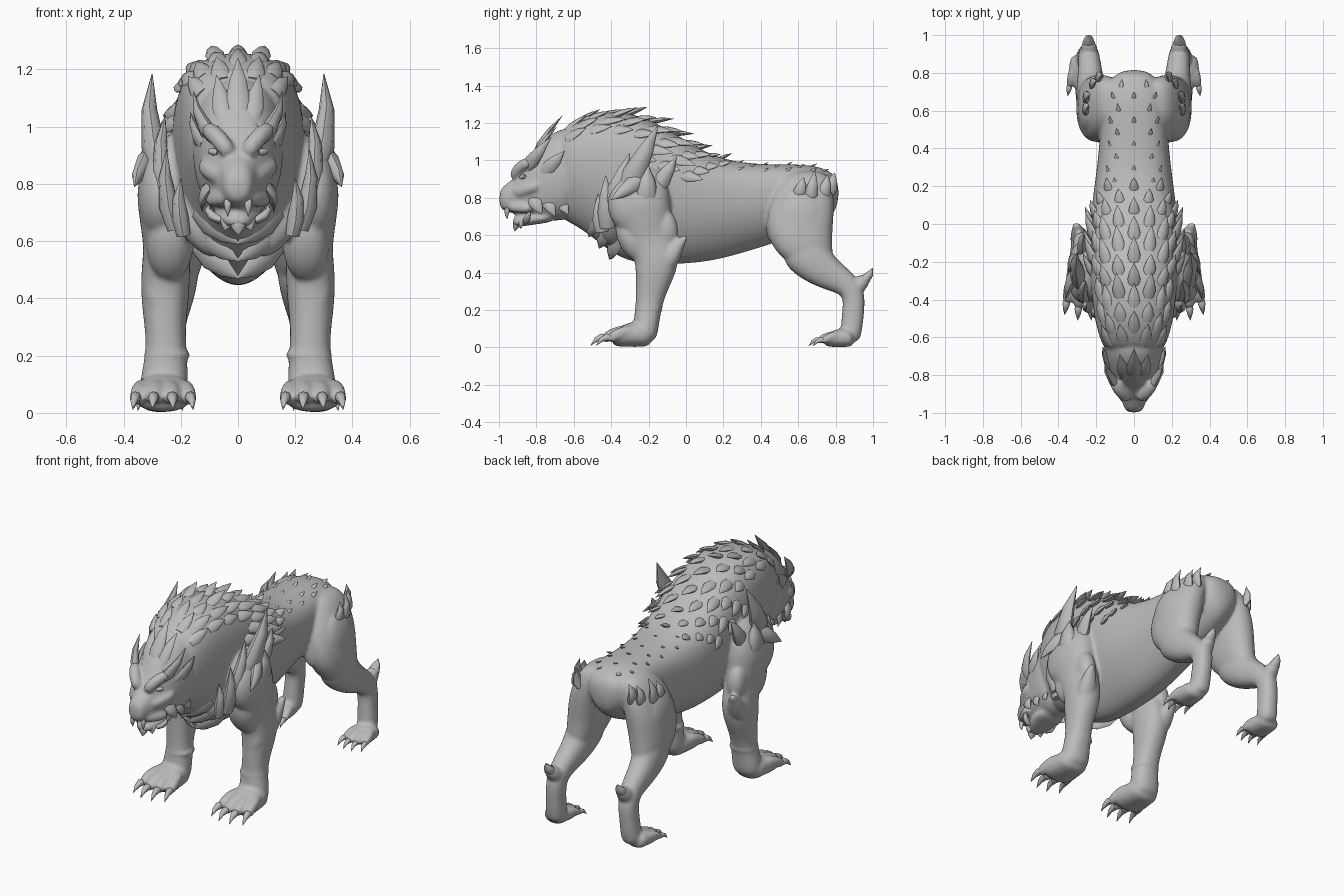
import bpy, bmesh, math, random
from mathutils import Vector

random.seed(4)
cube = bpy.data.objects.get("Cube")
if cube:
    bpy.data.objects.remove(cube)

grey = bpy.data.materials.new("stone_grey")
grey.use_nodes = True
shade = (0.5, 0.5, 0.5, 1)
grey.diffuse_color = shade
grey.node_tree.nodes["Principled BSDF"].inputs["Base Color"].default_value = shade

X, Y, Z = Vector((1, 0, 0)), Vector((0, 1, 0)), Vector((0, 0, 1))


def section(angle, rx, rt, egg=0.0):
    """Point of an oval, angle from the top; egg gives a full top and a keeled bottom."""
    s, c = math.sin(angle), math.cos(angle)
    power = 0.88 if not egg else 0.78 if c > 0 else 1.04
    across = math.copysign(abs(s) ** power, s) * rx * (1 + egg * c)
    return across, math.copysign(abs(c) ** power, c) * rt


def tube(bm, rows, axis=None, side=X, sides=16, egg=0.0, grow=1.025):
    """Closed loft through (centre, half width, half depth), mirrored if off centre."""
    centres = [Vector(r[0]) for r in rows]
    off_centre = any(abs(c.x) > 0.001 for c in centres) or abs(side.x) < 0.5
    for sign in ((1, -1) if off_centre else (1,)):
        rings = []
        for i, (_, rx, rt) in enumerate(rows):
            t = axis or (centres[min(i + 1, len(rows) - 1)] - centres[max(i - 1, 0)]).normalized()
            across = (side - t * side.dot(t)).normalized()
            up = across.cross(t)
            ring = []
            for k in range(sides):
                a, b = section(math.tau * k / sides, rx * grow, rt * grow, egg)
                p = centres[i] + across * a + up * b
                ring.append(bm.verts.new((p.x * sign, p.y, p.z)))
            rings.append(ring)
        for low, high in zip(rings, rings[1:]):
            for k in range(sides):
                n = (k + 1) % sides
                bm.faces.new((low[k], low[n], high[n], high[k]))
        bm.faces.new(rings[0])
        bm.faces.new(rings[-1])


def muscle(bm, start, end, rx, rt):
    """Spindle-shaped bulge from start to end."""
    start, end = Vector(start), Vector(end)
    tube(bm, [(start.lerp(end, t), rx * r, rt * r)
              for t, r in ((0, .35), (.22, .85), (.5, 1), (.78, .85), (1, .35))])


def tuft(bm, base, tip, width, normal=Z, arch=0.1, thick=0.45):
    """Curved, flattened spike."""
    base, tip, normal = Vector(base), Vector(tip), Vector(normal).normalized()
    span = tip - base
    rows = []
    for t, r in ((0, 0.8), (0.3, 1), (0.65, 0.66), (1, 0.03)):
        p = base.lerp(tip, t) + normal * arch * span.length * math.sin(math.pi * t)
        rows.append((p, width * r, width * r * thick))
    tube(bm, rows, side=span.cross(normal).normalized(), sides=8, grow=1)


def make(name, bm):
    bmesh.ops.recalc_face_normals(bm, faces=bm.faces)
    mesh = bpy.data.meshes.new(name)
    bm.to_mesh(mesh)
    bm.free()
    mesh.materials.append(grey)
    obj = bpy.data.objects.new(name, mesh)
    bpy.context.collection.objects.link(obj)
    bpy.ops.object.select_all(action="DESELECT")
    obj.select_set(True)
    bpy.context.view_layer.objects.active = obj
    bpy.ops.object.shade_smooth_by_angle(angle=math.radians(50))
    return obj


def profile_rows(profile):
    return [((0, y, (top + low) / 2), w, (top - low) / 2) for y, top, low, w in profile]


# Torso and head profiles: y, top, bottom, half width
torso = [(-.7, 1.14, .7, .14), (-.6, 1.21, .66, .18), (-.5, 1.25, .59, .205),
         (-.38, 1.26, .49, .22), (-.25, 1.24, .445, .23), (-.1, 1.17, .445, .23),
         (.05, 1.07, .45, .225), (.2, 1, .475, .205), (.4, .975, .535, .18),
         (.6, .98, .6, .17), (.73, .965, .66, .145), (.82, .91, .74, .08)]
head = [(-.58, 1.19, .68, .17), (-.7, 1.16, .68, .155), (-.8, 1.08, .68, .125),
        (-.86, .985, .7, .1), (-.91, .91, .715, .075), (-.96, .875, .725, .056),
        (-1, .84, .745, .04)]
jaw = [(-.7, .73, .67, .09), (-.8, .72, .66, .085), (-.88, .705, .645, .06),
       (-.93, .695, .65, .035)]

hide = bmesh.new()
tube(hide, profile_rows(torso), axis=Y, egg=0.16)
tube(hide, profile_rows(head), axis=Y)
tube(hide, profile_rows(jaw), axis=Y)

# Nose, brows, cheekbones and lips
tube(hide, [((0, -.96, .81), .05, .024), ((0, -.998, .8), .044, .02)], axis=Y)
for path, r in (([(.025, -.925, .9), (.07, -.895, .965), (.115, -.825, 1)], .03),
                ([(.045, -.92, .82), (.09, -.865, .84), (.125, -.78, .87)], .03),
                ([(.03, -.955, .755), (.07, -.89, .745), (.1, -.82, .745)], .026)):
    tube(hide, [(p, r, r) for p in path], side=Z)

# Front legs
tube(hide, [((.2, -.24, .98), .05, .08), ((.225, -.25, .91), .085, .135),
            ((.243, -.25, .8), .115, .17), ((.245, -.24, .68), .1, .155),
            ((.247, -.19, .58), .08, .13), ((.253, -.155, .5), .085, .12),
            ((.255, -.16, .4), .084, .107), ((.255, -.185, .3), .07, .083),
            ((.25, -.2, .21), .07, .068), ((.258, -.215, .12), .084, .07),
            ((.262, -.22, .02), .085, .06)], axis=Z)
# Shoulder, upper arm, forearm and chest muscles
muscle(hide, (.26, -.28, .93), (.27, -.26, .6), .088, .155)
muscle(hide, (.235, -.34, .72), (.24, -.23, .46), .085, .085)
muscle(hide, (.275, -.12, .74), (.27, -.1, .52), .055, .07)
muscle(hide, (.285, -.17, .56), (.26, -.2, .27), .062, .085)
muscle(hide, (.225, -.14, .54), (.235, -.18, .3), .055, .09)
muscle(hide, (.2, -.39, .76), (.04, -.39, .55), .08, .07)
# Elbow points and ankle cuffs
tube(hide, [((.27, -.13, .42), .06, .06), ((.285, -.07, .5), .055, .05),
            ((.3, -.03, .56), .03, .025), ((.31, .005, .6), .015, .012)])
tube(hide, [((.248, -.197, .225), .07, .066), ((.248, -.2, .202), .084, .078),
            ((.25, -.204, .185), .074, .068)], axis=Z)

# Hind legs
tube(hide, [((.11, .65, .95), .06, .1), ((.15, .635, .86), .09, .15),
            ((.185, .615, .74), .105, .178), ((.205, .603, .6), .103, .175),
            ((.218, .64, .49), .085, .145), ((.225, .69, .42), .06, .09)], axis=Z)
tube(hide, [((.215, .595, .57), .085, .13), ((.225, .665, .47), .085, .12),
            ((.23, .755, .395), .07, .088), ((.235, .845, .35), .06, .07),
            ((.24, .9, .29), .055, .062), ((.245, .895, .2), .05, .058),
            ((.25, .885, .1), .055, .058), ((.255, .875, .025), .055, .05)])
# Hocks, outer thighs and folds running into the flank
tube(hide, [((.237, .87, .29), .05, .05), ((.238, .93, .34), .046, .045),
            ((.24, .975, .38), .026, .025)])
muscle(hide, (.22, .6, .86), (.235, .62, .5), .075, .14)
muscle(hide, (.15, .53, .84), (.18, .46, .56), .07, .06)

# Paws with four toes and claws
claws = bmesh.new()


def paw(x, heel, size):
    rows = ((0, .06, .085, .054), (.07, .075, .093, .072), (.15, .064, .104, .06),
            (.22, .048, .096, .042))
    tube(hide, [((x, heel - d * size, z * size), w * size, h * size)
                for d, z, h, w in ((d, z, h, w) for d, z, w, h in rows)], axis=Y)
    for spread in (-.088, -.03, .03, .088):
        back = abs(spread) * 0.5
        def at(dist, out, z):
            return Vector((x + spread * out * size, heel + (back - dist) * size, z * size))
        r = .031 * size
        tube(hide, [(at(.13, .7, .095), r, r), (at(.22, .95, .08), r, r),
                    (at(.285, 1.05, .038), r * .85, r * .85)])
        tuft(claws, at(.26, 1.05, .05), at(.345, 1.2, .01), .02 * size, arch=.22, thick=1)


paw(.262, -.18, 1)
paw(.272, .9, .74)

body = make("body", hide)
subdivide = body.modifiers.new("round", "SUBSURF")
subdivide.levels = subdivide.render_levels = 2
fuse = body.modifiers.new("fuse", "REMESH")
fuse.mode = "VOXEL"
fuse.voxel_size = 0.01
fuse.use_smooth_shade = True
soften = body.modifiers.new("soften", "SMOOTH")
soften.iterations = 4
make("claws", claws)


# Mane and back fur, placed on the torso surface
def on_torso(y, angle):
    for a, b in zip(torso, torso[1:]):
        if y <= b[0]:
            break
    f = min(max((y - a[0]) / (b[0] - a[0]), 0), 1)
    top, low, w = (p + (q - p) * f for p, q in zip(a[1:], b[1:]))
    across, up = section(angle, w, (top - low) / 2, 0.16)
    return Vector((across, y, (top + low) / 2 + up))


def fur(bm, y, degrees, length, lift, width):
    a = math.radians(degrees)
    normal = Vector((math.sin(a), 0, math.cos(a)))
    base = on_torso(y, a) - normal * 0.015
    tip = on_torso(y + length * 0.85, a) + normal * length * lift
    tuft(bm, base, tip, width, normal, arch=0.02)


mane = bmesh.new()
for i in range(14):
    y = -.64 + i * 0.062
    fullness = 1 - max(0, y + .1) * 1.6
    for degrees in ((0, 30, 58) if i % 2 else (13, 44, 70)):
        if degrees > 50 and not -.28 < y < .06:
            continue
        lift = 0.46 if degrees < 10 else 0.32
        if y < -.45 or (y < -.3 and degrees > 40):
            lift *= 0.3
        length = random.uniform(.12, .17) * fullness
        fur(mane, y, degrees, length, lift, .034 * (.4 + .6 * fullness))
make("mane", mane)

back_fur = bmesh.new()
for i in range(9):
    for degrees in ((0, 34) if i % 2 else (20,)):
        fur(back_fur, .2 + i * 0.065, degrees, .055, 0.28, .013)
make("back_fur", back_fur)

# Hip and hock spikes
spikes = bmesh.new()
for x, y, z, high in ((.24, .6, .8, .91), (.23, .66, .77, .945), (.2, .73, .79, .925),
                      (.17, .765, .82, .935)):
    tuft(spikes, (x, y, z), (x, y + .03, high), .036, X, .15, .6)
tuft(spikes, (.24, .93, .34), (.24, 1, .425), .034, Y, .1, .8)
make("leg_spikes", spikes)

# Shoulder plates: base, tip, half width
plates = bmesh.new()
for base, tip, width in (((.265, -.33, .82), (.3, -.15, 1.185), .062),
                         ((.25, -.4, .76), (.255, -.3, 1.04), .05),
                         ((.3, -.24, .9), (.362, -.4, .79), .045),
                         ((.22, -.42, .64), (.25, -.43, .92), .05),
                         ((.19, -.45, .62), (.2, -.47, .82), .045),
                         ((.295, -.22, .76), (.31, -.2, .97), .065),
                         ((.26, -.16, .84), (.265, -.05, 1.02), .045)):
    tuft(plates, base, tip, width, X, .06, .68)
make("shoulder_plates", plates)

# Chest fur in layered V shapes
chest = bmesh.new()
for k in range(3):
    y, z = -.52 + k * .055, .64 - k * .06
    tuft(chest, (.14, y + .06, z + .07), (-.005, y, z - .05), .05, (0, -1, -.6), .1, .4)
make("chest_fur", chest)

# Head crest, ears, cheek fur, chin and fangs
face = bmesh.new()
tuft(face, (0, -.81, 1.02), (0, -.66, 1.24), .045, -Y, .06)
tuft(face, (.045, -.81, 1.02), (.075, -.69, 1.18), .036, -Y, .06)
tuft(face, (.08, -.85, .96), (.155, -.72, 1.125), .038, (1, -1, -1), .12, .6)
tuft(face, (.12, -.76, .93), (.165, -.65, 1.05), .04, X, .06)
for y, z, drop in ((-.82, .8, .09), (-.75, .8, .1), (-.68, .8, .09)):
    tuft(face, (.095 - (y + .82) * .2, y, z), (.125, y + .05, z - drop), .036, X, .15)
tuft(face, (.06, -.86, .67), (.1, -.83, .73), .018, X, .3, .9)
tuft(face, (0, -.885, .69), (0, -.915, .62), .034, -Y, .1, .7)
tuft(face, (.035, -.87, .68), (.045, -.885, .635), .024, -Y, .1, .7)
tuft(face, (.036, -.95, .75), (.036, -.955, .685), .014, -Y, .1, 1)
make("face_fur_and_fangs", face)

# Eyes
eyes = bmesh.new()
tube(eyes, [((.07, -.885, .91), .008, .008), ((.085, -.873, .912), .013, .011),
            ((.1, -.86, .915), .008, .008)], side=Z, sides=10)
make("eyes", eyes)
